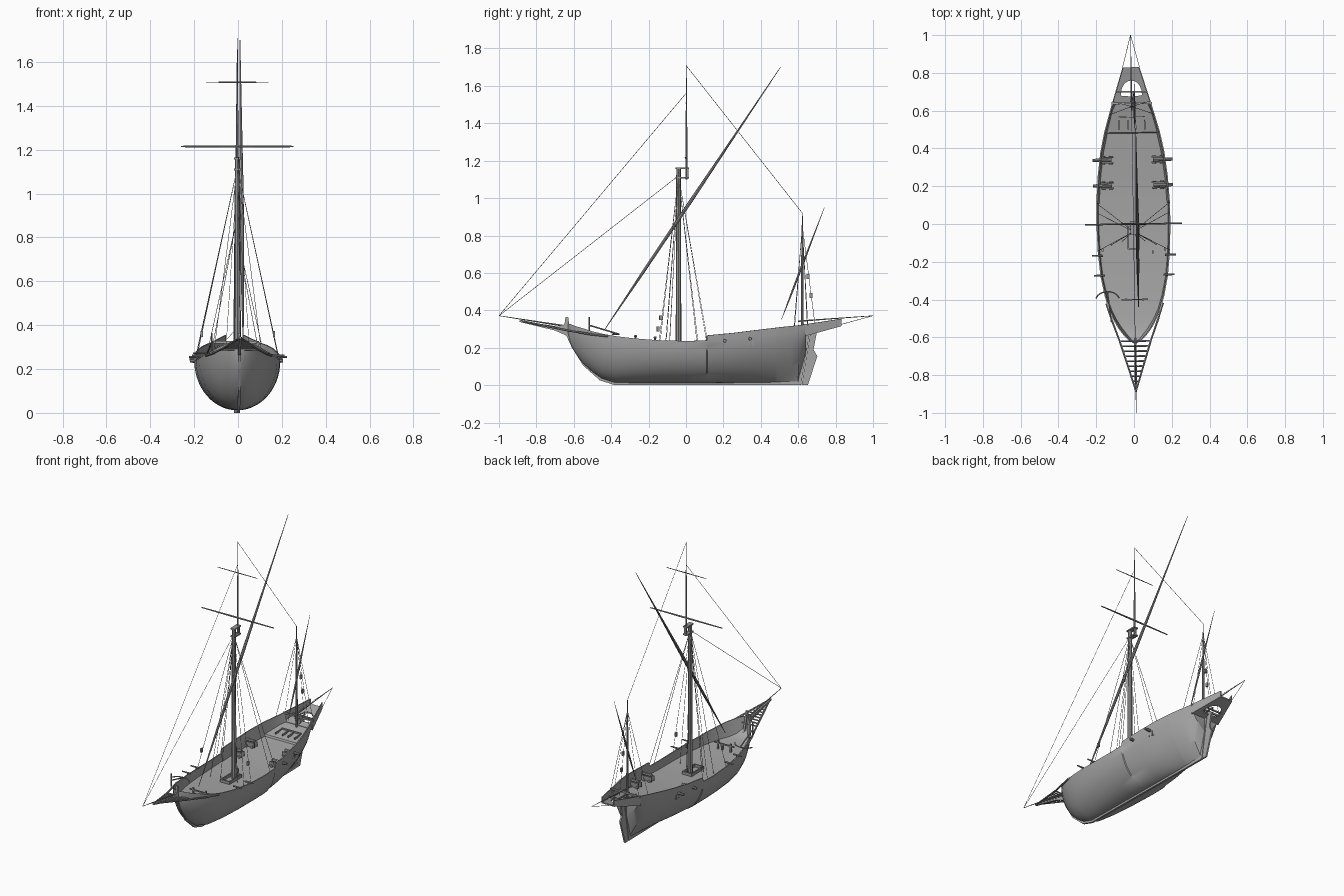
import bpy, bmesh, math
from mathutils import Vector, Matrix

cube = bpy.data.objects.get("Cube")
if cube:
    bpy.data.objects.remove(cube, do_unlink=True)


def material(name, v):
    m = bpy.data.materials.new(name)
    m.use_nodes = True
    m.diffuse_color = (v, v, v, 1)
    m.node_tree.nodes["Principled BSDF"].inputs["Base Color"].default_value = (v, v, v, 1)
    return m


HULL = material("hull_grey", 0.38)
SPAR = material("spar_grey", 0.31)
# the whole vessel sits very slightly turned
TURN = Matrix.Translation((-0.003, 0, 0)) @ Matrix.Rotation(0.0155, 4, 'Z')


def finish(name, bm, mat, smooth=True):
    bmesh.ops.recalc_face_normals(bm, faces=bm.faces)
    me = bpy.data.meshes.new(name)
    bm.to_mesh(me)
    bm.free()
    me.transform(TURN)
    me.materials.append(mat)
    ob = bpy.data.objects.new(name, me)
    bpy.context.collection.objects.link(ob)
    if smooth:
        bpy.ops.object.select_all(action='DESELECT')
        ob.select_set(True)
        bpy.context.view_layer.objects.active = ob
        bpy.ops.object.shade_smooth_by_angle(angle=math.radians(35))


def rod(bm, a, b, r1, r2=None, sides=8):
    a, b = Vector(a), Vector(b)
    d = b - a
    mat = Matrix.Translation((a + b) / 2) @ d.to_track_quat('Z', 'Y').to_matrix().to_4x4()
    bmesh.ops.create_cone(bm, cap_ends=True, segments=sides, radius1=r1,
                          radius2=r1 if r2 is None else r2, depth=d.length, matrix=mat)


def box(bm, c, size):
    bmesh.ops.create_cube(bm, size=1, matrix=Matrix.Translation(c) @ Matrix.Diagonal((*size, 1)))


def loft(bm, rings):
    """Closed tube through rings of equal length, capped at both ends."""
    vs = [[bm.verts.new(p) for p in r] for r in rings]
    n = len(vs[0])
    for r, q in zip(vs, vs[1:]):
        for i in range(n):
            j = (i + 1) % n
            bm.faces.new((r[i], r[j], q[j], q[i]))
    bm.faces.new(vs[0])
    bm.faces.new(vs[-1])


def plate(bm, profile, half):
    """Side profile (y, z) given thickness across x."""
    loft(bm, [[(x, y, z) for y, z in profile] for x in (-half, half)])


def rods(name, items, sides=8):
    bm = bmesh.new()
    for it in items:
        rod(bm, *it, sides=sides)
    finish(name, bm, SPAR)


# Hull stations: y, half beam, bottom, sheer, fullness, deck height
STATIONS = [
    (-.632, .008, .27, .33, .6, .3), (-.615, .035, .215, .325, .6, .25),
    (-.59, .06, .17, .315, .6, .225), (-.55, .09, .115, .303, .6, .21),
    (-.5, .117, .07, .287, .58, .205), (-.45, .138, .035, .275, .56, .2),
    (-.38, .158, .013, .262, .54, .195), (-.28, .178, .012, .25, .5, .19),
    (-.15, .191, .012, .24, .5, .187), (.0, .196, .012, .236, .5, .185),
    (.108, .195, .012, .239, .5, .19), (.112, .195, .012, .266, .5, .19),
    (.25, .186, .012, .279, .58, .2), (.38, .17, .012, .295, .72, .212),
    (.48, .149, .012, .307, .9, .222), (.485, .148, .012, .308, .9, .234),
    (.56, .127, .013, .316, 1.15, .25), (.6, .115, .015, .32, 1.35, .26),
    (.64, .104, .17, .325, 1.0, .268)]
WALL, N = .007, 14


def hull_ring(y, b, zb, zt, e, dk):
    width = lambda u: b * (1 - (1 - u) ** 2) ** e
    half = []
    for i in range(N + 1):
        u = 1 - math.cos(math.pi / 2 * i / N) if i < N else 1
        half.append((width(u), y, zb + u * (zt - zb)))
    inner = max(b - WALL, b * .4)
    deck_edge = max(width((dk - zb) / (zt - zb)) - WALL, b * .35)
    half += [(inner, y, zt), (min(inner, deck_edge), y, dk)]
    return half + [(-x, yy, z) for x, yy, z in reversed(half[1:])]


bm = bmesh.new()
loft(bm, [hull_ring(*s) for s in STATIONS])
finish("hull_and_deck", bm, HULL)

# Keel, stem and beak knee in one profile
bm = bmesh.new()
plate(bm, [(-.38, 0), (-.46, .025), (-.55, .105), (-.61, .2), (-.64, .265), (-.7, .292),
           (-.89, .338), (-.89, .346), (-.68, .312), (-.65, .325), (-.643, .365),
           (-.63, .362), (-.62, .3), (-.59, .2), (-.53, .12), (-.45, .045),
           (-.36, .02), (.6, .02), (.65, .3), (.665, .3), (.615, 0)], .006)
finish("keel_and_stem", bm, HULL, False)

bm = bmesh.new()
plate(bm, [(.618, 0), (.652, 0), (.702, .155), (.682, .19), (.7, .285), (.668, .3)], .005)
finish("rudder", bm, HULL, False)

# Stern overhang: two side walls and a floor with a rounded opening
bm = bmesh.new()


def overhang(y):
    t = (y - .635) / .195
    return .105 - .06 * t, .262 + .053 * t, .325 + .03 * t


def opening(y):
    return .055 * math.sqrt(max(0, 1 - ((y - .69) / .07) ** 2)) if y >= .68 else 0


for s in (-1, 1):
    walls, floor = [], []
    for y in (.635, .675, .68, .69, .71, .73, .745, .755, .76, .83):
        w, z0, z1 = overhang(y)
        walls.append([(s * x, y, z) for x, z in
                      ((w, z0), (w, z1), (w - .006, z1), (w - .006, z0))])
        floor.append([(s * x, y, z0 + dz) for x, dz in
                      ((opening(y), 0), (w - .003, 0), (w - .003, .008), (opening(y), .008))])
    loft(bm, walls)
    loft(bm, floor)
box(bm, (0, .64, .322), (.215, .01, .01))
finish("stern_overhang", bm, HULL, False)

# Beakhead rails and grating
items = []
tip = Vector((0, -.885, .344))
for s in (-1, 1):
    path = [Vector((s * .15, -.42, .262)), Vector((s * .125, -.5, .27)),
            Vector((s * .082, -.62, .29)), tip]
    items += [(a, b, .006, .005) for a, b in zip(path, path[1:])]
for i in range(9):
    p = path[2].lerp(tip, i / 10)
    items.append(((-p.x, p.y, p.z), p, .005))
rods("beakhead_grating", items, 6)

# Masts, spars and trestles
rods("bowsprit", [((0, -.64, .315), (0, -1, .371), .005, .0015)])
rods("main_mast", [((0, -.04, .185), (0, -.04, 1.16), .0155, .012)])
rods("topmast", [((0, .002, 1.1), (0, .002, 1.38), .006, .005),
                 ((0, .002, 1.38), (0, .002, 1.71), .004, .0015)])
rods("mizzen_mast", [((0, .622, .25), (0, .622, .68), .008, .006),
                     ((0, .622, .68), (0, .622, .92), .006, .002)])
for name, z, span, r in (("lower_yard", 1.215, .257, .0055), ("upper_yard", 1.508, .143, .003)):
    rods(name, [((0, 0, z), (s * span, 0, z), r, r * .6) for s in (-1, 1)])


def lateen(name, low, high, r):
    low, high = Vector(low), Vector(high)
    p = [low.lerp(high, t) for t in (0, .22, .5, .72, 1)]
    rad = (.15, .8, 1, .6, .15)
    rods(name, [(p[i], p[i + 1], r * rad[i], r * rad[i + 1]) for i in range(4)])


lateen("main_lateen_yard", (.02, -.44, .29), (.02, .505, 1.7), .0095)
lateen("mizzen_lateen_yard", (.015, .51, .35), (.015, .74, .95), .006)
rods("stern_boom", [((0, .6, .342), (0, 1, .371), .004, .0015)])

bm = bmesh.new()
for z in (1.11, 1.16):
    box(bm, (0, -.02, z), (.03, .07, .008))
for y in (-.045, .01):
    box(bm, (0, y, 1.135), (.012, .008, .05))
# Frame around the mast foot
for s in (-1, 1):
    box(bm, (s * .03, -.07, .195), (.008, .13, .02))
    box(bm, (0, -.07 + s * .061, .195), (.06, .008, .02))
finish("mast_fittings", bm, SPAR, False)

# Rigging
R = .0013
bow, head, top = (0, -1, .371), (0, -.04, 1.12), (0, 0, 1.56)
ropes = [(bow, top, R), (bow, head, R), ((0, 0, 1.71), (0, .622, .92), R)]
for s in (-1, 1):
    for x, y, z in ((.19, -.14, .24), (.19, .06, .24), (.19, .11, .25),
                    (.12, -.11, .19), (.06, -.09, .19)):
        ropes.append((head, (s * x, y, z), R))
    for x, y in ((.118, .58), (.1, .65)):
        ropes.append(((0, .622, .85), (s * x, y, .32), R))
    ropes.append(((0, 1, .371), (s * .045, .83, .325), R))
ropes.append(((0, .622, .85), (.01, .69, .32), R))
rods("rigging", ropes, 4)
bm = bmesh.new()
for c in ((.01, .652, .58), (.01, .668, .48), (.165, -.135, .36), (-.165, -.135, .36),
          (.1, -.15, .3)):
    box(bm, c, (.01, .016, .026))
finish("rigging_blocks", bm, SPAR, False)

# Guns on carriages, and swivel guns along the rail
bm = bmesh.new()
for s in (-1, 1):
    for y, dk in ((.205, .197), (.34, .208)):
        z = dk + .04
        rod(bm, (s * .11, y, z), (s * .212, y, z), .011, .008)
        for t in (-1, 1):
            box(bm, (s * .135, y + t * .014, dk + .02), (.07, .007, .03))
            for x in (.115, .155):
                rod(bm, (s * x, y + t * .012, dk + .008), (s * x, y + t * .022, dk + .008), .009)
    for y, x, z in ((-.165, .19, .255), (-.27, .179, .262)):
        rod(bm, (s * (x - .025), y, z), (s * (x + .033), y, z), .006, .004)
        rod(bm, (s * (x - .004), y, z - .03), (s * (x - .004), y, z), .003)
finish("guns", bm, SPAR)

# Anchor lashed at the bow
ring, crown = Vector((-.125, -.515, .32)), Vector((-.143, -.355, .272))
items = [(ring, crown, .004), (ring - Vector((0, 0, .04)), ring + Vector((0, 0, .045)), .004)]
arc = [crown + Vector((.066 * math.sin(a), .055 * (math.cos(a) - 1), 0))
       for a in [math.radians(-70 + 20 * i) for i in range(8)]]
items += [(a, b, .004) for a, b in zip(arc, arc[1:])]
rods("anchor", items, 6)

# Deck furniture: bitts, hatch frame, steering gear
bm = bmesh.new()
box(bm, (0, -.4, .235), (.14, .007, .008))
for s in (-1, 1):
    box(bm, (s * .045, -.4, .22), (.01, .01, .06))
    box(bm, (s * .068, .535, .25), (.006, .07, .012))
    box(bm, (s * .02, .535, .25), (.006, .07, .012))
box(bm, (0, .568, .255), (.14, .006, .012))
box(bm, (0, .7, .3), (.16, .008, .008))
box(bm, (0, .66, .31), (.008, .1, .008))
finish("deck_fittings", bm, SPAR, False)
